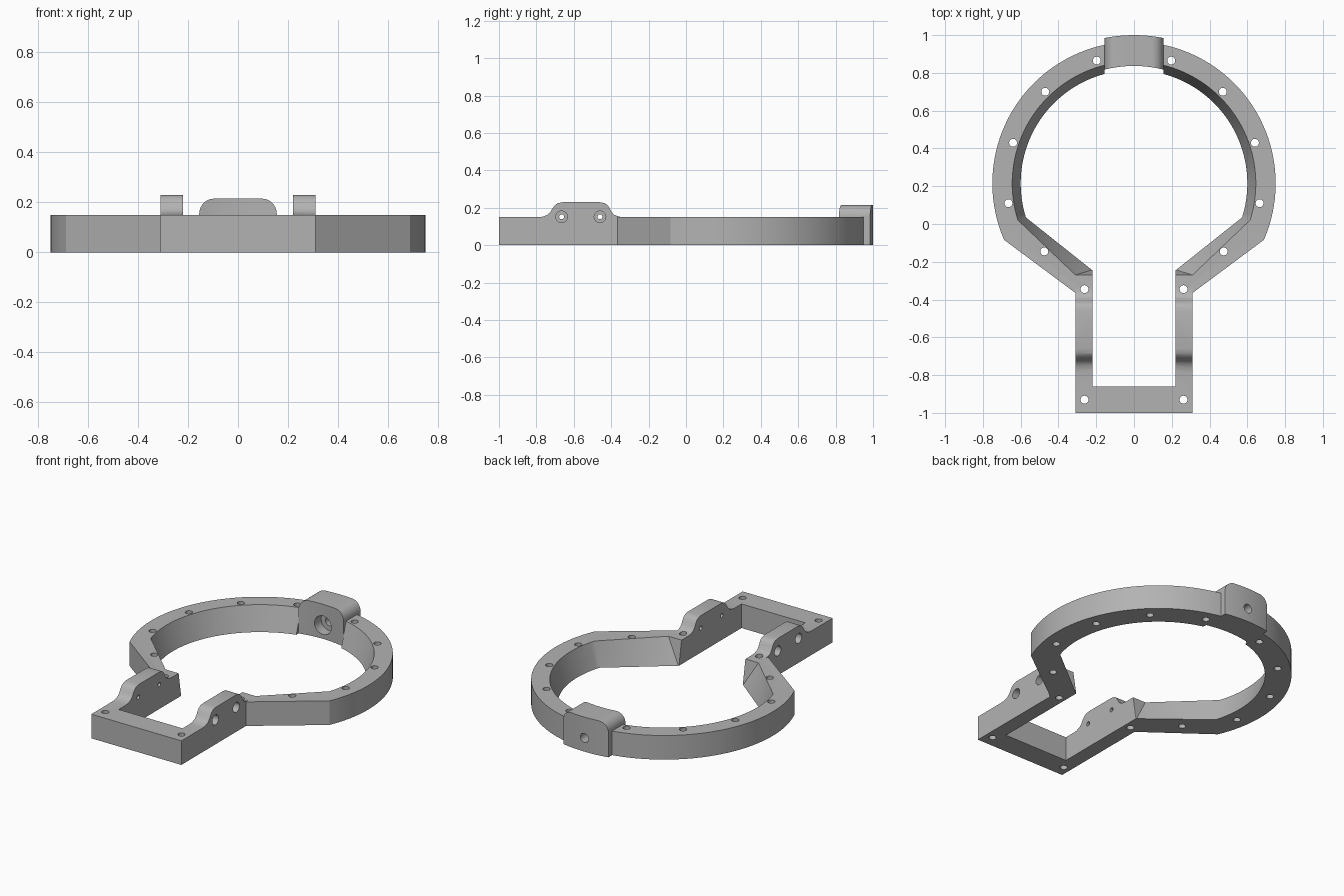
import bpy, bmesh, math
from mathutils import Matrix

if "Cube" in bpy.data.objects:
    bpy.data.objects.remove(bpy.data.objects["Cube"])

CY = 0.215          # centre of the round part in y
H = 0.15            # frame height

grey = bpy.data.materials.new("plain grey")
grey.diffuse_color = (0.45, 0.45, 0.45, 1)
grey.use_nodes = True
grey.node_tree.nodes["Principled BSDF"].inputs["Base Color"].default_value = grey.diffuse_color


def finish(bm, name):
    bmesh.ops.recalc_face_normals(bm, faces=bm.faces)
    me = bpy.data.meshes.new(name)
    bm.to_mesh(me)
    bm.free()
    ob = bpy.data.objects.new(name, me)
    me.materials.append(grey)
    bpy.context.collection.objects.link(ob)
    return ob


def loft(name, loops):
    """Closed solid through matching loops of 3D points."""
    bm = bmesh.new()
    rings = [[bm.verts.new(p) for p in loop] for loop in loops]
    n = len(rings[0])
    for a, b in zip(rings, rings[1:]):
        for i in range(n):
            j = (i + 1) % n
            bm.faces.new((a[i], a[j], b[j], b[i]))
    bm.faces.new(rings[0])
    bm.faces.new(rings[-1])
    # split the twisted quads
    bmesh.ops.triangulate(bm, faces=[f for f in bm.faces if len(f.verts) == 4])
    return finish(bm, name)


def cylinders(name, items):
    """One mesh of separate cylinders: (centre, radius, length, axis)."""
    bm = bmesh.new()
    for c, r, length, axis in items:
        rot = {"z": Matrix(), "x": Matrix.Rotation(math.pi / 2, 4, "Y"),
               "y": Matrix.Rotation(math.pi / 2, 4, "X")}[axis]
        bmesh.ops.create_cone(bm, cap_ends=True, segments=24, radius1=r, radius2=r,
                              depth=length, matrix=Matrix.Translation(c) @ rot)
    return finish(bm, name)


def combine(target, tool, op):
    m = target.modifiers.new(op, "BOOLEAN")
    m.operation, m.solver, m.object = op, "EXACT", tool
    bpy.context.view_layer.objects.active = target
    bpy.ops.object.modifier_apply(modifier=m.name)
    bpy.data.objects.remove(tool, do_unlink=True)


def arc(r, a0, n):
    """Right half arc from angle a0 to just before the top."""
    return [(r * math.cos(a), CY + r * math.sin(a))
            for a in (a0 + (math.pi / 2 - a0) * i / n for i in range(n))]


def mirrored(half, r):
    """Full outline from its right half, with the top point between."""
    return half + [(0, CY + r)] + [(-x, y) for x, y in reversed(half)]


def at(pts, z):
    return [(x, y, z) for x, y in pts]


# Frame body: round ring, tapering neck and rectangular tail
outer = mirrored([(0.31, -1), (0.31, -0.365)] + arc(0.75, math.radians(-23.5), 40), 0.75)
frame = loft("clamp_frame", [at(outer, 0), at(outer, H)])

# Raised ears on the tail, with flared ends
ear = [(-0.79, 0.1), (-0.79, 0.15), (-0.765, 0.153), (-0.74, 0.163), (-0.725, 0.178), (-0.712, 0.2),
       (-0.7, 0.215), (-0.685, 0.225), (-0.66, 0.23), (-0.46, 0.23), (-0.435, 0.225),
       (-0.42, 0.215), (-0.41, 0.2), (-0.398, 0.178), (-0.385, 0.163), (-0.36, 0.153),
       (-0.335, 0.15), (-0.335, 0.1)]
for s in (1, -1):
    combine(frame, loft("ear", [[(s * x, y, z) for y, z in ear] for x in (0.19, 0.31)]), "UNION")

# Opening with a sloped wall
a0 = math.radians(-17.5)
low = mirrored([(0.22, -0.86), (0.22, -0.245), (0.223, -0.243)] + arc(0.60, a0, 40), 0.60)
top = mirrored([(0.22, -0.86), (0.22, -0.27), (0.31, -0.27)] + arc(0.645, a0, 40), 0.645)
combine(frame, loft("opening", [at(low, -0.1), at(low, 0), at(top, H), at(top, 0.4)]), "DIFFERENCE")

# Back block with rounded shoulders, following the ring
W, R, TOP = 0.155, 0.06, 0.215
xs = [-W + R - R * math.cos(math.pi / 2 * i / 8) for i in range(9)]
xs += [-0.06, -0.03, 0, 0.03, 0.06] + [-x for x in reversed(xs)]


def section(x, r0, r1, z0, z1):
    y0, y1 = (CY + math.sqrt(r * r - x * x) for r in (r0, r1))
    return [(x, y0, z0), (x, y1, z0), (x, y1, z1), (x, y0, z1)]


def shoulder(x):
    d = max(0, abs(x) - (W - R))
    return TOP - R + math.sqrt(max(0, R * R - d * d))


combine(frame, loft("notch", [section(x, 0.5, 0.66, -0.1, 0.4) for x in xs]), "DIFFERENCE")
block = loft("back_block", [section(x, 0.622, 0.785, 0, shoulder(x)) for x in xs])
combine(frame, block, "UNION")

# Vertical screw holes
spots = [(0.262, -0.93), (0.262, -0.345), (0.475, -0.145), (0.665, 0.11),
         (0.64, 0.43), (0.47, 0.70), (0.197, 0.865)]
combine(frame, cylinders("screw_holes", [((s * x, y, 0.1), 0.021, 0.4, "z")
                                         for x, y in spots for s in (1, -1)]), "DIFFERENCE")

# Cross holes through ears and block, then their wider recesses
pins = [((s * 0.265, y, 0.152), 0.013, 0.2, "x") for y in (-0.665, -0.46) for s in (1, -1)]
combine(frame, cylinders("pin_holes", pins + [((0, 0.95, 0.085), 0.028, 0.4, "y")]), "DIFFERENCE")
wide = [((s * 0.31, y, 0.152), 0.031, 0.1, "x") for y in (-0.665, -0.46) for s in (1, -1)]
combine(frame, cylinders("recesses", wide + [((0, 0.84, 0.085), 0.058, 0.12, "y")]), "DIFFERENCE")

# Smooth round walls, crisp edges
bpy.ops.object.select_all(action="DESELECT")
frame.select_set(True)
bpy.context.view_layer.objects.active = frame
bpy.ops.object.shade_smooth_by_angle(angle=math.radians(30))
